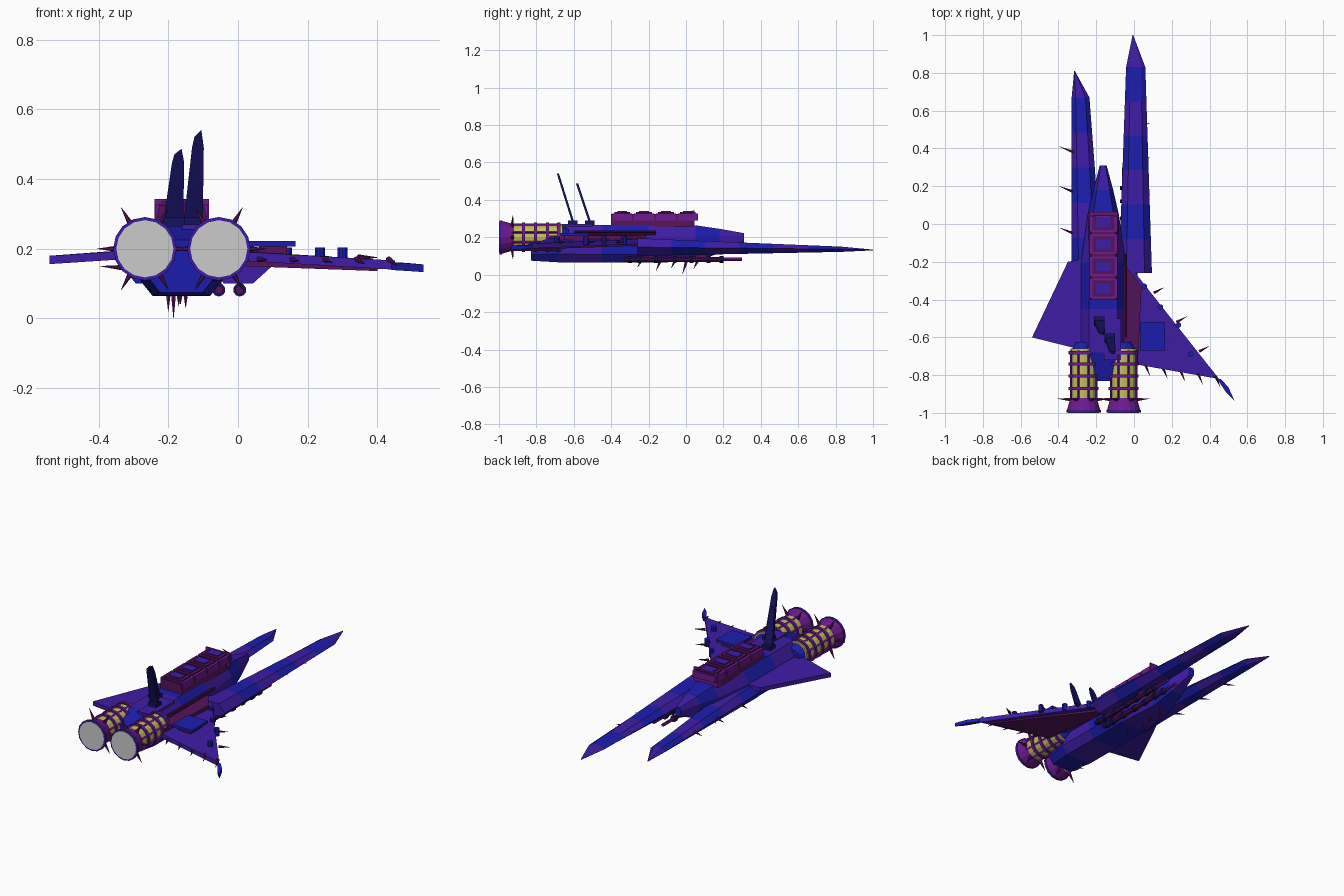
import bpy, bmesh, math
from mathutils import Vector

if "Cube" in bpy.data.objects:
    bpy.data.objects.remove(bpy.data.objects["Cube"])


def mat(name, rgb):
    m = bpy.data.materials.new(name)
    m.diffuse_color = (*rgb, 1)
    m.use_nodes = True
    m.node_tree.nodes["Principled BSDF"].inputs["Base Color"].default_value = m.diffuse_color
    return m


BLUE = mat("blue", (0.012, 0.012, 0.42))
PURPLE = mat("purple", (0.05, 0.012, 0.38))
MAROON = mat("maroon", (0.09, 0.006, 0.1))
VIOLET = mat("violet", (0.16, 0.01, 0.28))
YELLOW = mat("yellow", (0.55, 0.5, 0.13))
DARK = mat("dark_blue", (0.008, 0.006, 0.12))


def finish(name, bm, mats):
    bmesh.ops.recalc_face_normals(bm, faces=bm.faces)
    me = bpy.data.meshes.new(name)
    bm.to_mesh(me)
    bm.free()
    for m in mats:
        me.materials.append(m)
    ob = bpy.data.objects.new(name, me)
    bpy.context.collection.objects.link(ob)
    return ob


def loft(name, profile, stations, mats):
    """Skin a unit profile through (y, x0, x1, z0, z1) stations, alternating band colours."""
    bm = bmesh.new()
    rings = []
    for y, x0, x1, z0, z1 in stations:
        cx, hx = (x0 + x1) / 2, (x1 - x0) / 2
        rings.append([bm.verts.new((cx + u * hx, y, z0 + v * (z1 - z0))) for u, v in profile])
    n = len(profile)
    for k, (a, b) in enumerate(zip(rings, rings[1:])):
        for i in range(n):
            f = bm.faces.new((a[i], a[(i + 1) % n], b[(i + 1) % n], b[i]))
            f.material_index = k % len(mats)
    bm.faces.new(rings[0])
    bm.faces.new(rings[-1])
    return finish(name, bm, mats)


def lerp_stations(a, b, n):
    return [tuple(p + (q - p) * i / n for p, q in zip(a, b)) for i in range(n + 1)]


def plate(name, pts, thick, m):
    """Thin slab; each point carries its own mid height."""
    bm = bmesh.new()
    lo = [bm.verts.new((x, y, z - thick / 2)) for x, y, z in pts]
    hi = [bm.verts.new((x, y, z + thick / 2)) for x, y, z in pts]
    n = len(pts)
    bm.faces.new(lo)
    bm.faces.new(hi)
    for i in range(n):
        j = (i + 1) % n
        bm.faces.new((lo[i], lo[j], hi[j], hi[i]))
    return finish(name, bm, [m])


def box(name, x0, x1, y0, y1, z0, z1, m):
    return plate(name, [(x, y, (z0 + z1) / 2) for x, y in ((x0, y0), (x1, y0), (x1, y1), (x0, y1))], z1 - z0, m)


def rod(name, a, b, r0, r1, m, sides=8):
    """Cylinder or cone between two points."""
    a, b = Vector(a), Vector(b)
    bm = bmesh.new()
    bmesh.ops.create_cone(bm, cap_ends=True, segments=sides, radius1=r0, radius2=r1, depth=(b - a).length)
    bm.transform((b - a).to_track_quat('Z', 'Y').to_matrix().to_4x4())
    bmesh.ops.translate(bm, verts=bm.verts, vec=(a + b) / 2)
    return finish(name, bm, [m] if m else [])


def spike(name, a, b, r=0.009):
    return rod(name, a, b, r, 0.0005, MAROON, 6)


# Hull
oct_profile = [(-.7, 0), (.7, 0), (1, .22), (1, .68), (.65, 1), (-.65, 1), (-1, .68), (-1, .22)]
loft("hull", oct_profile, [
    (-.83, -.25, -.075, .075, .225), (-.68, -.28, -.045, .066, .265),
    (-.45, -.28, -.045, .064, .266), (-.2, -.28, -.045, .064, .266),
    (.05, -.245, -.08, .07, .264), (.18, -.215, -.11, .115, .245),
    (.31, -.182, -.145, .172, .222)], [BLUE, PURPLE])
box("hull_top_panel", -.16, -.07, -.72, -.5, .255, .27, PURPLE)

# Forward prongs
prong_profile = [(-.55, 0), (.4, 0), (1, .5), (.55, 1), (-.55, 1), (-1, .55)]
right = lerp_stations((-.26, -.08, .095, .1, .195), (.83, -.042, .06, .122, .15), 6)
loft("right_prong", prong_profile, right + [(1, -.008, -.004, .13, .134)], [PURPLE, BLUE])
left = lerp_stations((-.26, -.33, -.165, .1, .195), (.67, -.33, -.236, .12, .155), 5)
loft("left_prong", prong_profile, left + [(.81, -.317, -.313, .13, .134)], [BLUE, PURPLE])
for y in (.4, .19, -.03):
    spike("left_prong_spike", (-.32, y - .02, .145), (-.395, y + .01, .15))
for y in (.15, .35, .53):
    spike("right_prong_spike", (.04, y - .01, .14), (.085, y + .005, .14), .007)

# Wings
plate("right_wing", [(-.07, -.16, .185), (-.04, -.2, .18), (.45, -.82, .153), (.02, -.745, .178), (-.07, -.72, .185)], .026, PURPLE)
plate("right_wing_root", [(-.06, -.2, .2), (.04, -.33, .195), (.02, -.74, .195), (-.06, -.72, .2)], .03, MAROON)
plate("right_wing_lower_skin", [(-.05, -.25, .165), (.4, -.79, .146), (.02, -.72, .16)], .02, MAROON)
plate("left_wing", [(-.24, -.18, .19), (-.35, -.2, .182), (-.54, -.6, .168), (-.28, -.665, .185), (-.24, -.66, .19)], .024, PURPLE)
plate("wing_tip_blade", [(.44, -.82, .15), (.46, -.82, .15), (.5, -.865, .147), (.532, -.935, .144), (.49, -.895, .147)], .022, BLUE)
for i in range(3):
    x, y = .105 + .12 * i, -.365 - .155 * i
    spike("leading_edge_spike", (x, y, .175), (x + .055, y + .03, .175))
for i in range(5):
    x, y = .06 + .093 * i, -.745 - .015 * i
    spike("trailing_edge_spike", (x, y, .17), (x + .025, y - .06, .168 - .004 * i))
for x, y in ((.055, -.33), (.14, -.44), (.235, -.535), (.3, -.69)):
    rod("wing_rivet", (x, y, .16), (x, y, .203), .015, .015, BLUE, 10)

# Plain raised plate on right wing
box("wing_plate_base", .06, .14, -.65, -.54, .18, .21, MAROON)
box("wing_plate", .032, .165, -.67, -.52, .207, .222, BLUE)

# Twin engines
for side, cx in (("left", -.267), ("right", -.055)):
    def along(y, ang=0, r=0):
        return (cx + r * math.cos(ang), y, .2 + r * math.sin(ang))
    rod(side + "_engine_core", along(-.66), along(-.94), .07, .07, YELLOW, 16)
    rod(side + "_engine_collar", along(-.69), along(-.625), .077, .04, BLUE, 16)
    for y in (-.68, -.74, -.805, -.87):
        rod(side + "_engine_ring", along(y - .008), along(y + .008), .08, .08, VIOLET, 16)
    for i in range(8):
        a = math.pi * (i + .5) / 4
        rod(side + "_engine_bar", along(-.93, a, .071), along(-.67, a, .071), .007, .007, VIOLET, 4)
    rod(side + "_nozzle", along(-.92), along(-.994), .07, .09, VIOLET, 16)
    rod(side + "_nozzle_rim", along(-.985), along(-.998), .091, .091, PURPLE, 16)
    rod(side + "_nozzle_glow", along(-.99), along(-1), .082, .082, None, 16)
    for i in range(6):
        a = math.pi * i / 3
        spike(side + "_nozzle_spike", along(-.93, a, .065), along(-.925, a, .137), .011)

# Dorsal deck with four vent modules
rect = [(-1, 0), (1, 0), (.82, 1), (-.82, 1)]
loft("dorsal_deck", rect, [(-.4, -.24, -.083, .255, .325), (.01, -.24, -.083, .255, .325),
                           (.04, -.24, -.083, .255, .275)], [MAROON])
for i in range(4):
    y = .01 - .117 * i
    box("vent_frame", -.236, -.088, y - .053, y + .053, .29, .328, VIOLET)
    box("vent_lid", -.22, -.104, y - .042, y + .042, .32, .335, MAROON)
    box("vent_panel", -.2, -.124, y - .026, y + .026, .33, .341, PURPLE)
box("deck_front_shield", -.24, -.083, .036, .046, .262, .343, VIOLET)

# Rear leaning fins
fin_profile = [(-.05, 0), (.05, 0)]
for name, x, y, top, ytop, w in (("left_fin", -.185, -.515, .487, -.582, .028), ("right_fin", -.128, -.605, .541, -.685, .027)):
    bm = bmesh.new()
    z0, h = .285, top - .285
    outline = [(-w, 0), (w, 0), (w * .75, .8), (w * .4, 1), (-w * .3, .92), (-w * .5, .8)]
    faces = []
    for d in (-.006, .006):
        vs = [bm.verts.new((x + u + .012 * v, y + (ytop - y) * v + d, z0 + h * v)) for u, v in outline]
        bm.faces.new(vs)
        faces.append(vs)
    for i in range(6):
        j = (i + 1) % 6
        bm.faces.new((faces[0][i], faces[0][j], faces[1][j], faces[1][i]))
    finish(name, bm, [DARK])
    box(name + "_base", x - w, x + w, y - .025, y + .025, .255, .29, DARK)

# Under-slung gun tubes
for x in (-.055, .005):
    rod("gun_tube", (x, -.33, .082), (x, .2, .082), .013, .013, MAROON, 10)
    rod("gun_barrel", (x, .18, .082), (x, .3, .082), .009, .009, VIOLET, 8)
    for y in (-.3, -.25, -.16, -.06, .03, .12, .19):
        rod("gun_band", (x, y - .01, .082), (x, y + .01, .082), .019, .019, DARK, 10)
    for y in (-.2, .08):
        box("gun_mount", x - .008, x + .008, y - .03, y + .03, .08, .13, MAROON)

# Side rods along the hull
for z in (.218, .23):
    rod("hull_side_rod", (-.042, -.6, z), (-.042, -.16, z), .006, .006, MAROON, 6)

# Keel spikes
for x, y, z in ((-.2, -.15, .02), (-.185, -.01, 0), (-.15, .05, .03), (-.165, -.25, .04), (-.17, -.07, .035)):
    spike("keel_spike", (x, y + .015, .08), (x, y - .01, z))
